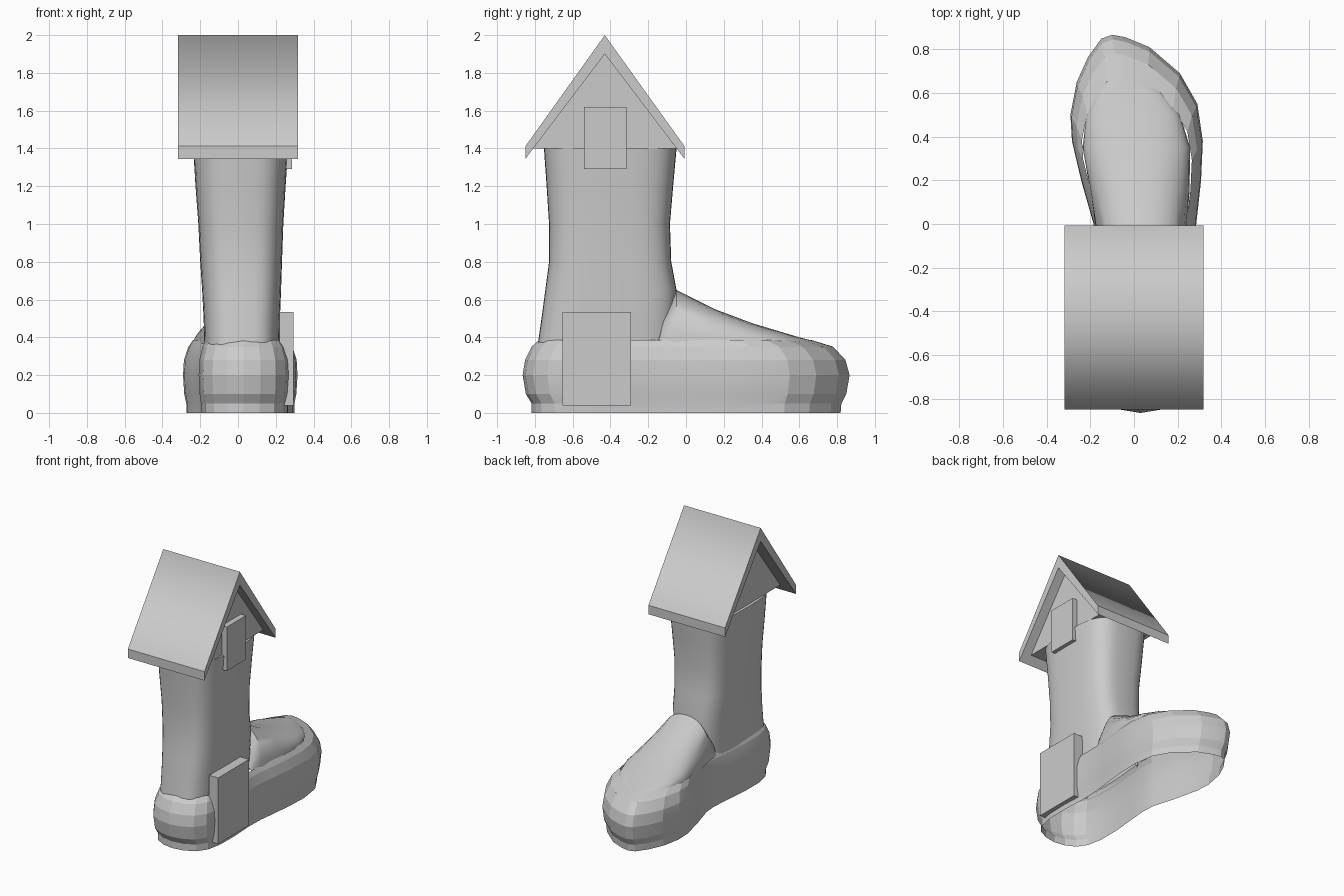
import bpy, bmesh, math

if "Cube" in bpy.data.objects:
    bpy.data.objects.remove(bpy.data.objects["Cube"])


def finish(name, bm, smooth=None):
    bmesh.ops.remove_doubles(bm, verts=bm.verts, dist=1e-5)
    bmesh.ops.recalc_face_normals(bm, faces=bm.faces)
    me = bpy.data.meshes.new(name)
    bm.to_mesh(me)
    bm.free()
    ob = bpy.data.objects.new(name, me)
    bpy.context.collection.objects.link(ob)
    if smooth:
        bpy.ops.object.select_all(action='DESELECT')
        ob.select_set(True)
        bpy.context.view_layer.objects.active = ob
        bpy.ops.object.shade_smooth_by_angle(angle=math.radians(smooth))
    return ob


def loft(name, rings, closed=True, cap=False, smooth=None):
    bm = bmesh.new()
    vs = [[bm.verts.new(p) for p in r] for r in rings]
    n = len(rings[0])
    for a, b in zip(vs, vs[1:]):
        for i in range(n if closed else n - 1):
            j = (i + 1) % n
            bm.faces.new((a[i], a[j], b[j], b[i]))
    if cap:
        bm.faces.new(vs[-1])
    return finish(name, bm, smooth)


def prism(name, profile, x0, x1):
    """Extrude a y-z profile along x."""
    bm = bmesh.new()
    f = bm.faces.new([bm.verts.new((x0, y, z)) for y, z in profile])
    out = bmesh.ops.extrude_face_region(bm, geom=[f])['geom']
    bmesh.ops.translate(bm, vec=(x1 - x0, 0, 0),
                        verts=[v for v in out if isinstance(v, bmesh.types.BMVert)])
    # extrude keeps the start face only when detached, so close the end if needed
    holes = [e for e in bm.edges if e.is_boundary]
    if holes:
        bmesh.ops.holes_fill(bm, edges=holes)
    return finish(name, bm)


def block(name, y0, y1, z0, z1, x0, x1):
    return prism(name, [(y0, z0), (y1, z0), (y1, z1), (y0, z1)], x0, x1)


def spow(v, e):
    return math.copysign(abs(v) ** e, v)


# Foot: footprint outline stacked into a bulging, open-bottomed wall
outline = [(.03, -.865), (.12, -.85), (.2, -.81), (.252, -.735), (.275, -.62), (.278, -.45),
           (.268, -.25), (.272, -.1), (.285, 0), (.307, .2), (.315, .38), (.29, .55),
           (.21, .69), (.07, .81), (-.04, .855), (-.1, .866), (-.15, .848), (-.21, .765),
           (-.262, .65), (-.291, .5), (-.284, .38), (-.242, .2), (-.185, 0), (-.178, -.1),
           (-.19, -.25), (-.208, -.45), (-.208, -.62), (-.185, -.735), (-.135, -.81),
           (-.06, -.85)]
# z, x scale, heel scale, toe scale
levels = [(0, .945, .945, .945), (.05, .945, .945, .95), (.1, .98, .98, .98),
          (.2, 1, 1, 1), (.28, .985, .985, .975), (.35, .91, .945, .9),
          (.385, .83, .9, .77)]
cx = .02
loft("foot", [[(cx + (x - cx) * sx, y * (sh if y < 0 else st), z) for x, y in outline]
              for z, sx, sh, st in levels], smooth=12)

# Instep: arched loft running from the leg down to the toe
steps = [(-.145, -.15, .215, .4), (-.12, -.16, .225, .53), (-.05, -.17, .24, .65),
         (.15, -.2, .254, .55), (.35, -.235, .257, .475), (.5, -.218, .21, .43),
         (.6, -.172, .128, .4), (.66, -.125, .03, .385), (.69, -.09, -.02, .378)]
rings = []
for y, xl, xr, zt in steps:
    ring = []
    for i in range(17):
        a = math.pi * i / 16
        ring.append(((xl + xr) / 2 + (xr - xl) / 2 * spow(math.cos(a), .85), y,
                     .365 + (zt - .365) * max(math.sin(a), 0) ** .85))
    rings.append(ring)
loft("instep", rings, closed=False, smooth=40)

# Leg: rounded-oval tube, slightly waisted
sections = [(.36, -.178, .218, -.785, -.06), (.5, -.182, .222, -.765, -.055),
            (.65, -.19, .228, -.745, -.05), (.8, -.2, .233, -.725, -.078),
            (1.0, -.21, .24, -.725, -.085), (1.2, -.225, .252, -.738, -.068),
            (1.4, -.237, .266, -.752, -.05)]
rings = []
for z, x0, x1, y0, y1 in sections:
    ring = []
    for i in range(40):
        a = math.tau * i / 40
        ring.append(((x0 + x1) / 2 + (x1 - x0) / 2 * spow(math.cos(a), .6),
                     (y0 + y1) / 2 + (y1 - y0) / 2 * spow(math.sin(a), .6), z))
    rings.append(ring)
loft("leg", rings, cap=True, smooth=40)

# Gable walls under the roof
prism("gable", [(-.81, 1.4), (-.05, 1.4), (-.43, 1.902)], -.215, .245)

# Pitched roof with overhang, softly shaded across the ridge
roof = prism("roof", [(-.85, 1.345), (-.43, 1.9), (-.008, 1.345), (-.008, 1.412),
                      (-.43, 2.0), (-.85, 1.412)], -.318, .317)
for p in roof.data.polygons:
    p.use_smooth = p.normal.z > .3

# Door and attic window on the right side
block("door", -.655, -.29, .04, .535, .22, .294)
block("window", -.54, -.315, 1.29, 1.62, .225, .286)
